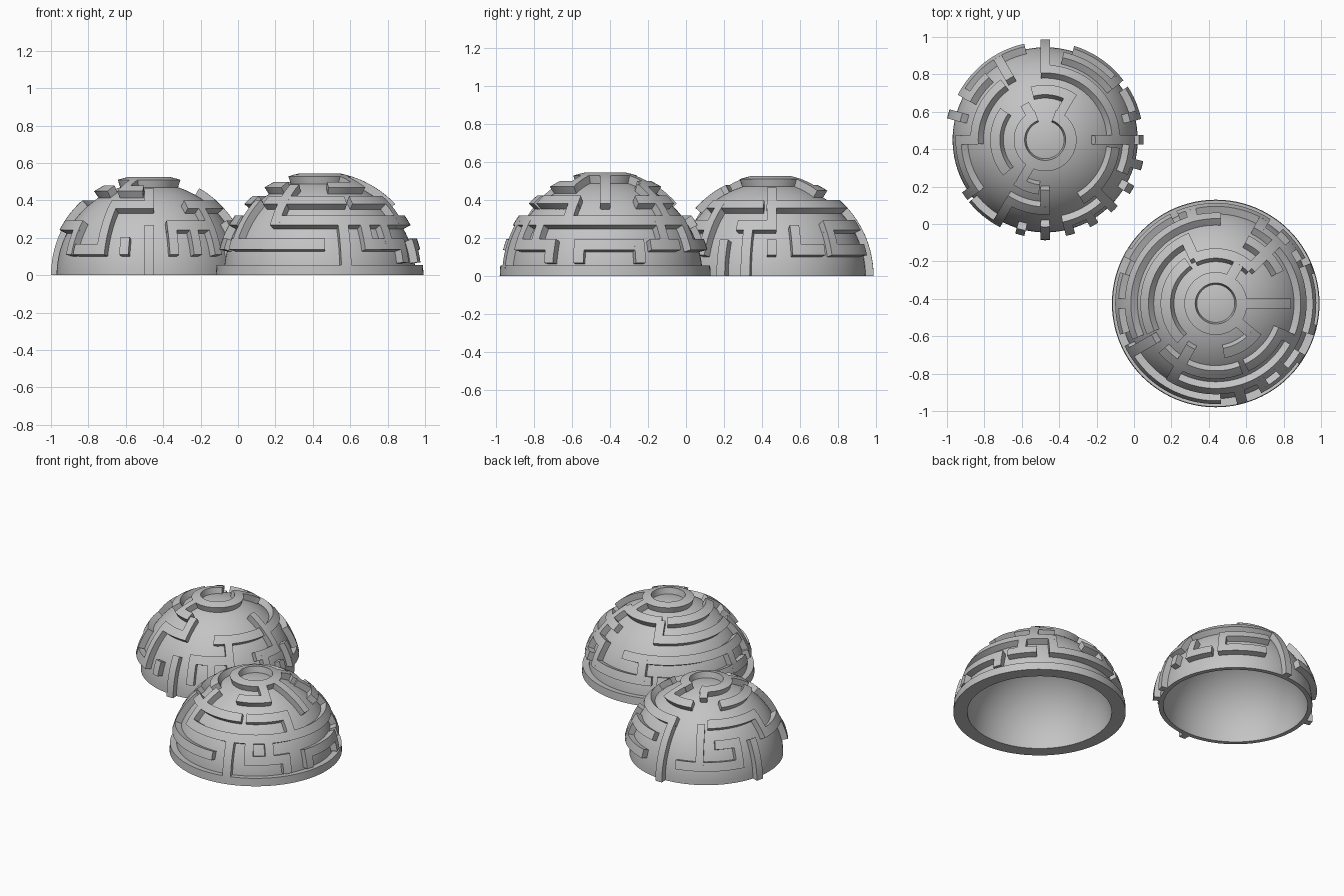
import bpy, bmesh
from math import sin, cos, asin, radians, degrees, ceil, pi
from mathutils import Vector

cube = bpy.data.objects.get("Cube")
if cube:
    bpy.data.objects.remove(cube, do_unlink=True)

grey = bpy.data.materials.new("plain grey")
grey.use_nodes = True
tone = (0.55, 0.55, 0.55, 1)
grey.diffuse_color = tone
grey.node_tree.nodes["Principled BSDF"].inputs["Base Color"].default_value = tone


def finish(bm, name, place):
    bmesh.ops.recalc_face_normals(bm, faces=bm.faces)
    mesh = bpy.data.meshes.new(name)
    bm.to_mesh(mesh)
    bm.free()
    mesh.materials.append(grey)
    obj = bpy.data.objects.new(name, mesh)
    bpy.context.collection.objects.link(obj)
    obj.location = place
    bpy.ops.object.select_all(action='DESELECT')
    obj.select_set(True)
    bpy.context.view_layer.objects.active = obj
    bpy.ops.object.shade_smooth_by_angle(angle=radians(30))
    return obj


def sphere_point(r, polar, turn):
    t, p = radians(polar), radians(turn)
    return Vector((r * sin(t) * cos(p), r * sin(t) * sin(p), max(0, r * cos(t))))


def shell(name, place, outer, inner):
    """Hollow half sphere, turned from its cross-section."""
    bm = bmesh.new()
    steps = 24
    pts = [sphere_point(outer, 90 * i / steps, 0) for i in range(steps + 1)]
    pts += [sphere_point(inner, 90 - 90 * i / steps, 0) for i in range(steps + 1)]
    verts = [bm.verts.new(p) for p in pts]
    edges = [bm.edges.new(pair) for pair in zip(verts, verts[1:])]
    bmesh.ops.spin(bm, geom=verts + edges, cent=(0, 0, 0), axis=(0, 0, 1),
                   angle=2 * pi, steps=96, use_merge=True)
    bmesh.ops.remove_doubles(bm, verts=bm.verts, dist=0.0005)
    return finish(bm, name, place)


def patch(bm, low, high, rows):
    """Solid curved block; each row is (polar, first turn, last turn)."""
    cols = max(2, ceil((rows[0][2] - rows[0][1]) / 4))
    grids = [[[bm.verts.new(sphere_point(r, t, a + (b - a) * j / cols))
               for j in range(cols + 1)] for t, a, b in rows] for r in (low, high)]
    for g in grids:
        for i in range(len(rows) - 1):
            for j in range(cols):
                bm.faces.new((g[i][j], g[i][j + 1], g[i + 1][j + 1], g[i + 1][j]))

    def border(g):
        return (g[0][:-1] + [row[-1] for row in g[:-1]]
                + g[-1][:0:-1] + [row[0] for row in g[:0:-1]])
    a, b = border(grids[0]), border(grids[1])
    for i in range(len(a)):
        k = (i + 1) % len(a)
        bm.faces.new((a[i], a[k], b[k], b[i]))


def maze(name, place, low, high, step, half_arc, half_spoke, arcs, spokes):
    """Raised walls: arcs (level, from, to), spokes (turn, from level, to level)."""
    bm = bmesh.new()
    wide = degrees(half_arc / high)
    for level, a, b in arcs:
        t = level * step
        pad = 0 if b - a >= 360 else degrees(half_spoke / (high * sin(radians(t))))
        patch(bm, low, high, [(min(90, t + d * wide), a - pad, b + pad) for d in (-1, 0, 1)])
    for turn, first, last in spokes:
        t0, t1 = first * step, min(90, last * step + wide)
        count = max(2, ceil((t1 - t0) / 4))
        rows = []
        for i in range(count + 1):
            t = t0 + (t1 - t0) * i / count
            d = degrees(asin(half_spoke / (high * sin(radians(t)))))
            rows.append((t, turn - d, turn + d))
        patch(bm, low, high, rows)
    return finish(bm, name, place)


# Left back dome: walls run down to the open edge
back = (-0.475, 0.45, 0)
shell("back_dome_shell", back, 0.495, 0.465)
maze("back_dome_walls", back, 0.485, 0.537, 15, 0.03, 0.025,
     arcs=[(1, 120, 420), (2, 60, 100), (2, 150, 215), (2, 240, 258),
           (3, 0, 90), (3, 130, 180), (3, 240, 270), (3, 305, 350),
           (4, 40, 75), (4, 135, 150), (4, 180, 215), (4, 285, 315), (4, 340, 360),
           (5, 15, 30), (5, 40, 70), (5, 105, 150), (5, 222, 240)],
     spokes=[(60, 1, 2), (120, 1, 1.4), (240, 1, 2), (0, 2, 4), (0, 4.6, 5),
             (90, 3, 6), (165, 4, 6), (120, 3, 5), (150, 4, 5), (15, 4, 5),
             (180, 3, 4), (240, 3, 5), (270, 2, 3), (270, 4, 6), (40, 4, 5),
             (285, 4, 5), (300, 4, 5), (315, 3, 5), (330, 4.6, 6), (345, 4, 6),
             (255, 4.5, 5), (215, 4, 5)])

# Right front dome: walls stand on a raised rim
front = (0.437, -0.425, 0)
shell("front_dome_shell", front, 0.512, 0.465)
maze("front_dome_walls", front, 0.5, 0.555, 14.5, 0.03, 0.028,
     arcs=[(1, 0, 360), (2, 50, 110), (2, 130, 220), (2, 285, 320),
           (3, 115, 200), (3, 225, 287), (3, 300, 335), (3, 30, 60),
           (4, 90, 200), (4, 246, 420),
           (5, 60, 110), (5, 120, 150), (5, 165, 195), (5, 208, 270),
           (5, 300, 327), (5, 345, 380), (5, 30, 45)],
     spokes=[(0, 1, 3), (320, 1, 2), (60, 1, 2), (45, 2, 4), (115, 2, 3),
             (240, 2, 4), (210, 3, 5), (285, 4, 6), (300, 4, 5), (315, 4, 5),
             (327, 5, 5.5), (345, 5, 5.5), (20, 5, 5.5), (37, 4, 5),
             (60, 4, 5), (105, 4, 5), (150, 5, 6), (180, 4, 5), (335, 3, 4)])

# Rim band with a bevelled upper edge
bm = bmesh.new()
profile = [(0.5, 0), (0.555, 0), (0.552, 0.055), (0.5, 0.05)]
loop = [bm.verts.new((r, 0, z)) for r, z in profile]
sides = [bm.edges.new((loop[i], loop[(i + 1) % 4])) for i in range(4)]
bmesh.ops.spin(bm, geom=loop + sides, cent=(0, 0, 0), axis=(0, 0, 1),
               angle=2 * pi, steps=96, use_merge=True)
finish(bm, "front_dome_rim", front)
